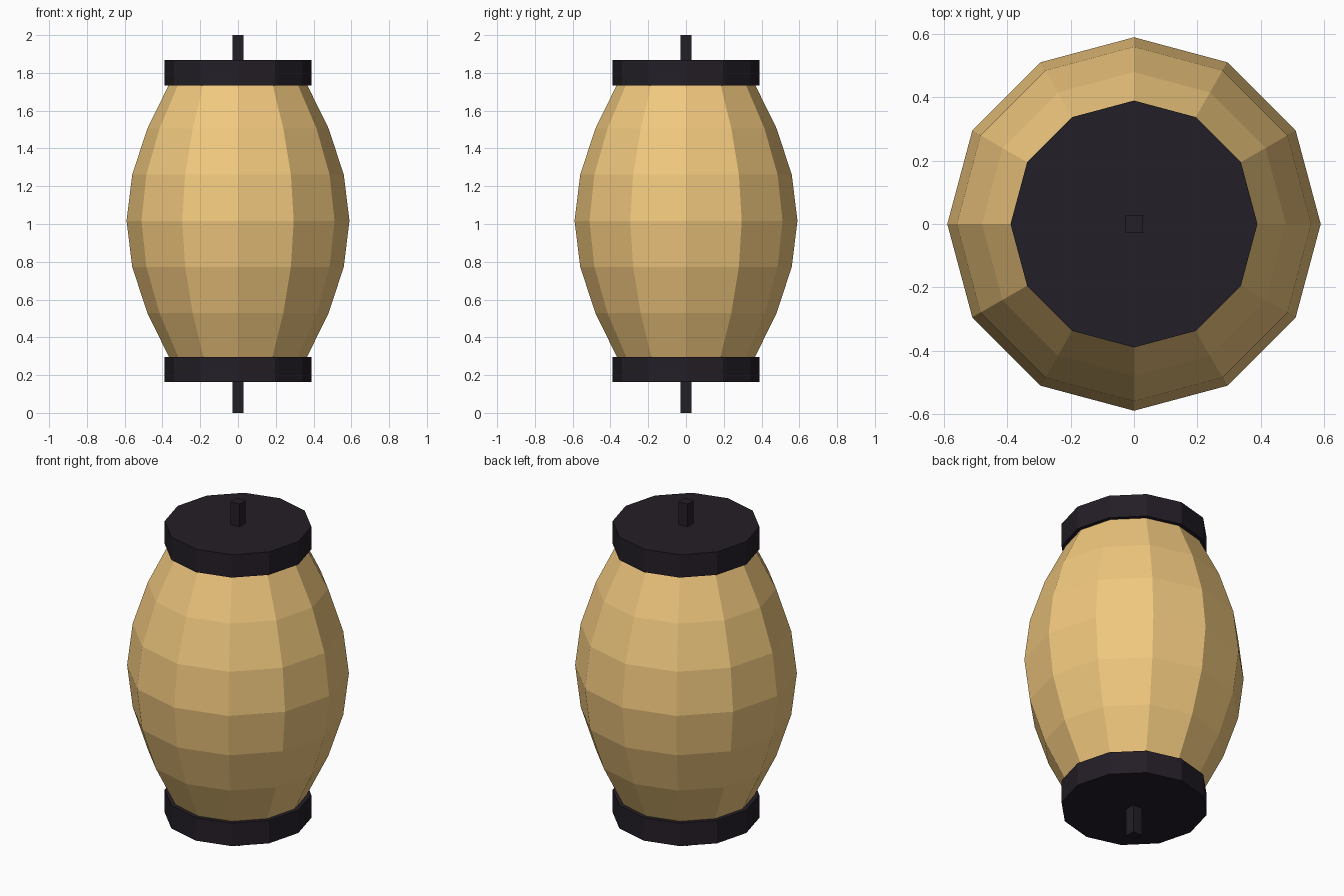
import bpy, bmesh
from math import cos, sin, pi

if "Cube" in bpy.data.objects:
    bpy.data.objects.remove(bpy.data.objects["Cube"])


def material(name, color):
    m = bpy.data.materials.new(name)
    m.diffuse_color = (*color, 1)
    m.use_nodes = True
    m.node_tree.nodes["Principled BSDF"].inputs["Base Color"].default_value = m.diffuse_color
    return m


paper = material("paper", (0.88, 0.58, 0.21))
dark = material("dark_wood", (0.017, 0.013, 0.02))


def lathe(name, profile, mat, sides=12, start=0.0):
    """Flat-faced closed solid from (radius, z) rings, bottom to top."""
    bm = bmesh.new()
    rings = [[bm.verts.new((r * cos(start + 2 * pi * i / sides),
                            r * sin(start + 2 * pi * i / sides), z))
              for i in range(sides)] for r, z in profile]
    for a, b in zip(rings, rings[1:]):
        for i in range(sides):
            j = (i + 1) % sides
            bm.faces.new((a[i], a[j], b[j], b[i]))
    bm.faces.new(rings[0][::-1])
    bm.faces.new(rings[-1])
    mesh = bpy.data.meshes.new(name)
    bm.to_mesh(mesh)
    bm.free()
    mesh.materials.append(mat)
    obj = bpy.data.objects.new(name, mesh)
    bpy.context.collection.objects.link(obj)
    return obj


# Bulging paper shade
radii = (0.36, 0.48, 0.56, 0.59, 0.56, 0.48, 0.36)
lathe("paper_shade", [(r, 1.017 + (i - 3) * 0.244) for i, r in enumerate(radii)], paper)

# End caps and square rods
for label, cap, rod in (("bottom", (0.163, 0.297), (0.0, 0.17)),
                        ("top", (1.733, 1.867), (1.86, 2.0))):
    lathe(label + "_cap", [(0.39, z) for z in cap], dark)
    lathe(label + "_rod", [(0.0413, z) for z in rod], dark, sides=4, start=pi / 4)
